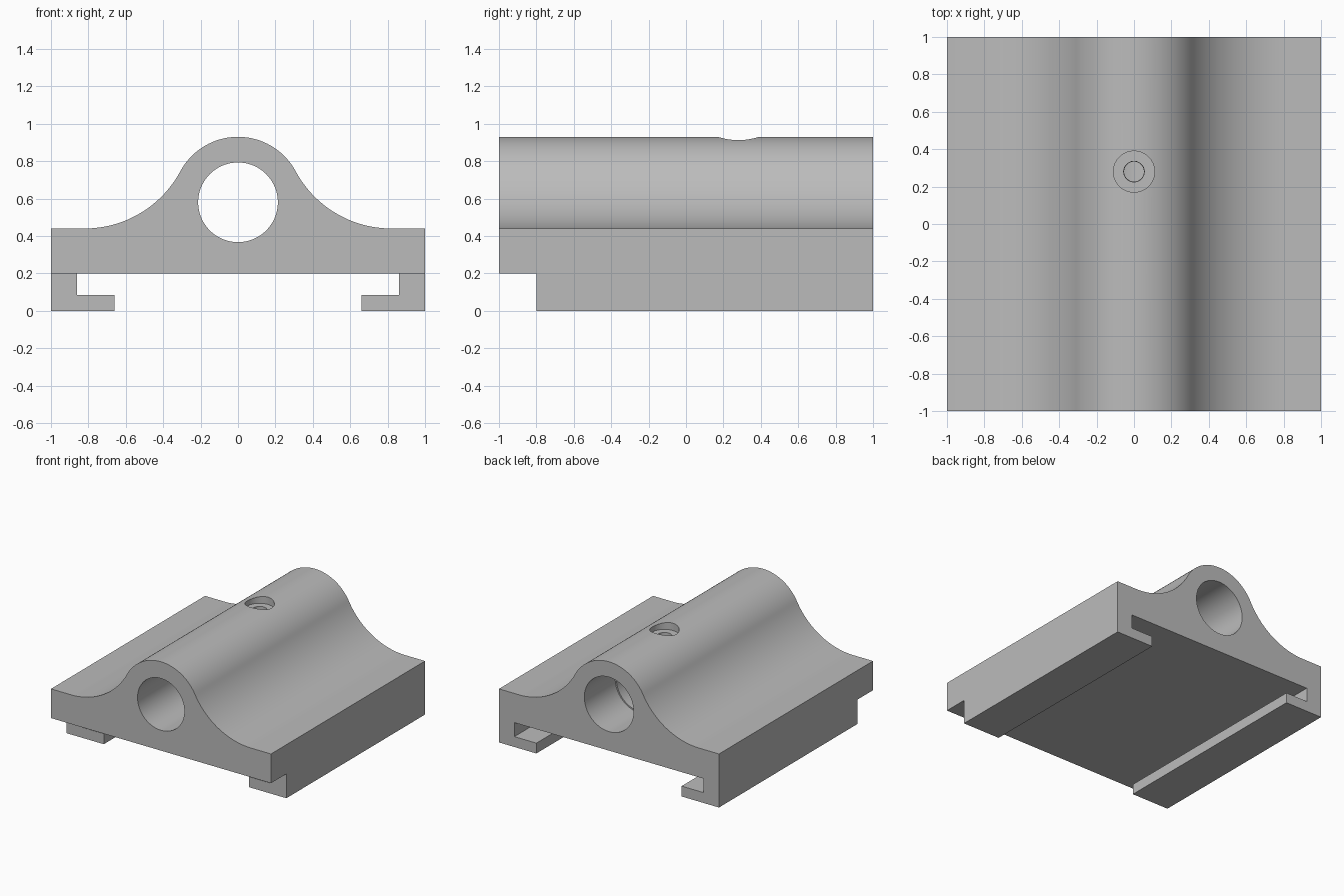
import bpy, bmesh, math
from mathutils import Matrix

cube = bpy.data.objects.get("Cube")
if cube:
    bpy.data.objects.remove(cube, do_unlink=True)

grey = bpy.data.materials.new("plain_grey")
grey.use_nodes = True
colour = (0.5, 0.5, 0.5, 1)
grey.diffuse_color = colour
grey.node_tree.nodes["Principled BSDF"].inputs["Base Color"].default_value = colour

BORE_Z = 0.58      # height of the bore axis
HUMP_R = 0.35      # outer radius around the bore
FLARE_X, FLARE_R, PLATE_TOP = 0.82, 0.581, 0.44


def make_object(name, bm):
    bmesh.ops.recalc_face_normals(bm, faces=bm.faces)
    mesh = bpy.data.meshes.new(name)
    bm.to_mesh(mesh)
    bm.free()
    mesh.materials.append(grey)
    obj = bpy.data.objects.new(name, mesh)
    bpy.context.collection.objects.link(obj)
    return obj


def extrude_profile(name, points, y0, y1):
    bm = bmesh.new()
    face = bm.faces.new([bm.verts.new((x, y0, z)) for x, z in points])
    moved = bmesh.ops.extrude_face_region(bm, geom=[face])["geom"]
    verts = [v for v in moved if isinstance(v, bmesh.types.BMVert)]
    bmesh.ops.translate(bm, verts=verts, vec=(0, y1 - y0, 0))
    return make_object(name, bm)


def cylinder(name, r_low, r_high, length, centre, along_y=False, sides=96):
    bm = bmesh.new()
    turn = Matrix.Rotation(math.pi / 2, 4, "X") if along_y else Matrix()
    bmesh.ops.create_cone(bm, cap_ends=True, segments=sides, radius1=r_low,
                          radius2=r_high, depth=length,
                          matrix=Matrix.Translation(centre) @ turn)
    return make_object(name, bm)


def arc(cx, cz, r, start, end, steps):
    angles = [start + (end - start) * i / steps for i in range(steps + 1)]
    return [(cx + r * math.cos(a), cz + r * math.sin(a)) for a in angles]


# Cross-section of the right half: hooked rail, plate edge, flare and hump
flare_z = PLATE_TOP + FLARE_R
tangent = math.atan2(flare_z - BORE_Z, FLARE_X)
half = [(0.66, 0.2), (0.86, 0.2)]
half = [(0.86, 0.2), (0.86, 0.085), (0.66, 0.085), (0.66, 0), (1, 0), (1, PLATE_TOP)]
half += arc(FLARE_X, flare_z, FLARE_R, -math.pi / 2, -math.pi + tangent, 32)
half += arc(0, BORE_Z, HUMP_R, tangent, math.pi / 2, 32)[1:]
mirrored = [(-x, z) for x, z in reversed(half[:-1])]
body = extrude_profile("clamp_body", half + mirrored, -1, 1)

# Cutters: rail setback at the front, stepped bore and stepped screw hole
setback = [(-1.2, -0.2), (1.2, -0.2), (1.2, 0.2), (-1.2, 0.2)]
cutters = [
    extrude_profile("rail_setback_cutter", setback, -1.2, -0.8),
    cylinder("bore_cutter", 0.213, 0.213, 2.4, (0, 0, BORE_Z), True),
    cylinder("back_counterbore_cutter", 0.224, 0.224, 0.6, (0, 0.9, BORE_Z), True),
    cylinder("screw_hole_cutter", 0.05, 0.057, 0.3, (0, 0.28, 0.8), sides=48),
    cylinder("screw_head_cutter", 0.11, 0.11, 0.2, (0, 0.28, 0.97), sides=64),
]
for cutter in cutters:
    cutter.hide_render = True
    cut = body.modifiers.new(cutter.name, "BOOLEAN")
    cut.operation = "DIFFERENCE"
    cut.solver = "EXACT"
    cut.object = cutter

# Bake the cuts, then drop the cutters
bpy.context.view_layer.update()
depsgraph = bpy.context.evaluated_depsgraph_get()
baked = bpy.data.meshes.new_from_object(body.evaluated_get(depsgraph))
body.modifiers.clear()
body.data = baked
for cutter in cutters:
    bpy.data.objects.remove(cutter, do_unlink=True)

# Smooth curves with crisp edges
bpy.ops.object.select_all(action="DESELECT")
body.select_set(True)
bpy.context.view_layer.objects.active = body
bpy.ops.object.shade_smooth_by_angle(angle=math.radians(25))
